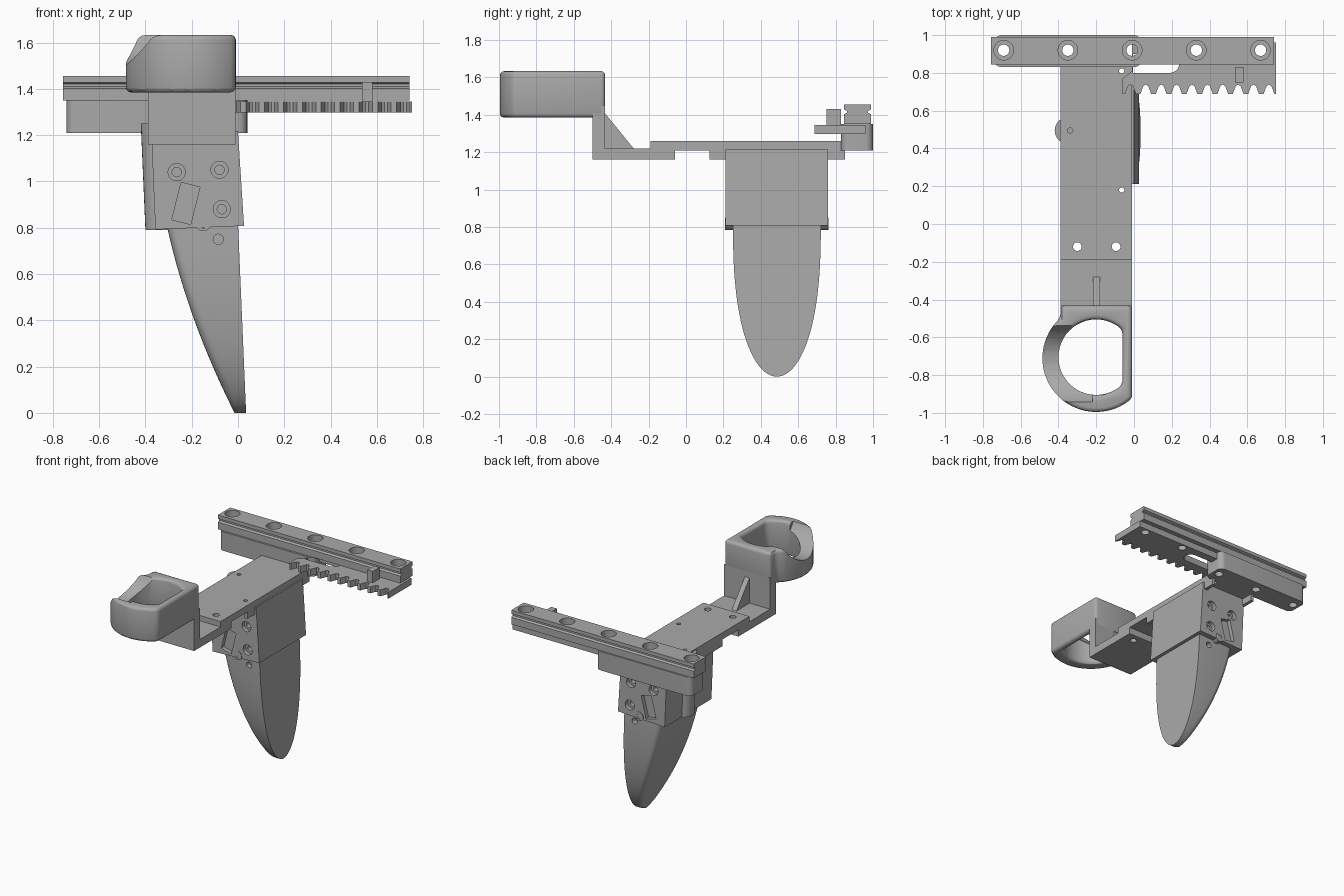
import bpy, bmesh, math
from mathutils import Vector

if "Cube" in bpy.data.objects:
    bpy.data.objects.remove(bpy.data.objects["Cube"], do_unlink=True)

grey = bpy.data.materials.new("plain grey")
grey.use_nodes = True
GREY = (0.4, 0.4, 0.4, 1)
grey.diffuse_color = GREY
grey.node_tree.nodes["Principled BSDF"].inputs["Base Color"].default_value = GREY


def build(name, rings):
    """Skin a stack of equal rings and cap both ends."""
    bm = bmesh.new()
    loops = [[bm.verts.new(p) for p in ring] for ring in rings]
    n = len(loops[0])
    for a, b in zip(loops, loops[1:]):
        for i in range(n):
            bm.faces.new((a[i], a[(i + 1) % n], b[(i + 1) % n], b[i]))
    bm.faces.new(loops[0])
    bm.faces.new(loops[-1])
    bmesh.ops.recalc_face_normals(bm, faces=bm.faces[:])
    mesh = bpy.data.meshes.new(name)
    bm.to_mesh(mesh)
    bm.free()
    mesh.materials.append(grey)
    obj = bpy.data.objects.new(name, mesh)
    bpy.context.collection.objects.link(obj)
    return obj


def prism(name, pts, axis, lo, hi):
    """Extrude a flat profile along one axis."""
    place = {"x": lambda p, h: (h, p[0], p[1]),
             "y": lambda p, h: (p[0], h, p[1]),
             "z": lambda p, h: (p[0], p[1], h)}[axis]
    return build(name, [[place(p, h) for p in pts] for h in (lo, hi)])


def arc(cx, cy, r, a0, a1, n):
    return [(cx + r * math.cos(math.radians(a0 + (a1 - a0) * i / n)),
             cy + r * math.sin(math.radians(a0 + (a1 - a0) * i / n)))
            for i in range(n + 1)]


def circle(cx, cy, r, n=28):
    return arc(cx, cy, r, 0, 360, n)[:-1]


def rect(x0, x1, y0, y1):
    return [(x0, y0), (x1, y0), (x1, y1), (x0, y1)]


def round_rect(x0, x1, y0, y1, r):
    return (arc(x1 - r, y1 - r, r, 0, 90, 6) + arc(x0 + r, y1 - r, r, 90, 180, 6)
            + arc(x0 + r, y0 + r, r, 180, 270, 6) + arc(x1 - r, y0 + r, r, 270, 360, 6))


def apply(obj, mod):
    bpy.ops.object.select_all(action="DESELECT")
    bpy.context.view_layer.objects.active = obj
    obj.select_set(True)
    bpy.ops.object.modifier_apply(modifier=mod.name)


def cut(obj, pts, axis, lo, hi):
    cutter = prism("cutter", pts, axis, lo, hi)
    mod = obj.modifiers.new("cut", "BOOLEAN")
    mod.operation, mod.solver, mod.object = "DIFFERENCE", "EXACT", cutter
    apply(obj, mod)
    bpy.data.objects.remove(cutter, do_unlink=True)


# Grooved rail with counterbored holes
half = [(0.0725, 1.35), (0.0725, 1.402), (0.057, 1.41), (0.057, 1.42),
        (0.0725, 1.428), (0.0725, 1.455)]
MID = 0.917
rail = prism("rail", [(MID + y, z) for y, z in half]
             + [(MID - y, z) for y, z in reversed(half)], "x", -0.757, 0.74)
hole_x = [-0.69 + 0.34 * i for i in range(5)]
for x in hole_x:
    cut(rail, circle(x, 0.92, 0.052), "z", 1.40, 1.5)
    cut(rail, circle(x, 0.92, 0.03), "z", 1.3, 1.45)

# Carriage under the rail
carriage = prism("carriage", round_rect(-0.74, 0.04, 0.83, 1.0, 0.04), "z", 1.21, 1.35)
for x in hole_x[:3]:
    cut(carriage, circle(x, 0.92, 0.03), "z", 1.1, 1.4)

# Toothed rack with a long slot
PITCH, TEETH = 0.0815, 10
outline = [(0.752, 0.96), (-0.01, 0.96), (-0.01, 0.81), (-0.06, 0.77)]
for i in range(TEETH):
    x = -0.06 + PITCH * i
    outline += [(x, 0.687), (x + 0.012, 0.687), (x + 0.028, 0.73), (x + 0.041, 0.738),
                (x + 0.054, 0.73), (x + 0.07, 0.687)]
outline += [(0.752, 0.687)]
rack = prism("rack", outline, "z", 1.298, 1.346)
cut(rack, arc(0.19, 0.85, 0.05, -90, 90, 10) + [(-0.005, 0.9), (-0.005, 0.8)], "z", 1.2, 1.4)
for x in hole_x[3:]:
    cut(rack, circle(x, 0.92, 0.03), "z", 1.2, 1.4)
prism("rack_stop", rect(0.535, 0.58, 0.75, 0.83), "z", 1.34, 1.43)

# Long arm plate, its edge ribs and the stepped front plate
arm = prism("arm_plate", rect(-0.388, -0.01, -0.19, 0.85), "z", 1.21, 1.26)
step = prism("step_plate", rect(-0.388, -0.01, -0.5, -0.06), "z", 1.16, 1.22)
for x, y, r in [(-0.3, -0.12, 0.023), (-0.095, -0.12, 0.023), (-0.065, 0.18, 0.014),
                (-0.065, 0.81, 0.014), (-0.338, 0.495, 0.014)]:
    cut(arm, circle(x, y, r), "z", 1.1, 1.4)
    if y < -0.1:
        cut(step, circle(x, y, r), "z", 1.1, 1.4)
for side, x in (("right", -0.388), ("left", -0.035)):
    prism("arm_rib_" + side, rect(x, x + 0.025, 0.125, 0.85), "z", 1.16, 1.215)

# Upright wall and gusset
prism("upright_wall", rect(-0.388, -0.01, -0.5, -0.432), "z", 1.16, 1.45)
prism("gusset", [(-0.44, 1.41), (-0.435, 1.41), (-0.28, 1.22), (-0.44, 1.22)],
      "x", -0.218, -0.18)

# Thumb ring with a scooped rim
ring = prism("thumb_ring", [(-0.01, -0.432), (-0.388, -0.432)]
             + arc(-0.2, -0.71, 0.285, 132, 312, 36), "z", 1.385, 1.633)
cut(ring, arc(-0.2, -0.705, 0.2, 46, 314, 36), "z", 1.2, 1.8)
bev = ring.modifiers.new("round", "BEVEL")
bev.width, bev.segments, bev.limit_method = 0.022, 3, "ANGLE"
bev.angle_limit = math.radians(40)
apply(ring, bev)
cut(ring, circle(-0.74, 1.73, 0.225, 40), "x", -0.6, -0.22)

# Grip block with screw recesses and slots on both faces
F, B = 0.212, 0.76
block = prism("grip_block", [(-0.375, 1.215), (0, 1.215), (0.026, 0.808), (-0.357, 0.792)],
              "y", F, B)
tilt = math.radians(-14)
slot = [(-0.225 + x * math.cos(tilt) - z * math.sin(tilt),
         0.905 + x * math.sin(tilt) + z * math.cos(tilt))
        for x, z in rect(-0.042, 0.042, -0.083, 0.083)]
for face, inward in ((F, 1), (B, -1)):
    for x, z in [(-0.265, 1.04), (-0.08, 1.05), (-0.07, 0.88)]:
        for r, depth in ((0.037, 0.03), (0.02, 0.08)):
            cut(block, circle(x, z, r), "y", face - 0.05 * inward, face + depth * inward)
    cut(block, slot, "y", face - 0.05 * inward, face + 0.03 * inward)

# Rounded spine on the outer side of the block
build("block_spine", [[(x + dx, y, z) for x, y in circle(-0.35, 0.495, 0.07)]
                      for z, dx in ((0.79, 0.02), (1.25, 0))])
boss = prism("screw_boss", circle(-0.15, 0.818, 0.033), "y", F - 0.003, B + 0.003)
for face in (F, B):
    cut(boss, circle(-0.15, 0.818, 0.019), "y", face - 0.04, face + 0.04)

# Tapering blade, flat on one side and rounded on the other
layers = []
for k in range(29):
    u = (k / 28) ** 2
    w = max(0.012, 0.235 * math.sqrt(1 - (1 - u) ** 2.5))
    left = -0.015 - 0.295 * (1.4 * u - 0.4 * u * u)
    right = 0.035 * (1 - u)
    b = min(0.04, 0.7 * w, 0.4 * (right - left))
    section = ([(right, w)] + arc(left + b, w - b, b, 90, 180, 5)
               + arc(left + b, b - w, b, 180, 270, 5) + [(right, -w)])
    layers.append([(x, 0.486 + y, 0.82 * u) for x, y in section])
blade = build("blade", layers)
for y in (0.23, 0.74):
    cut(blade, circle(-0.085, 0.75, 0.022), "y", y - 0.06, y + 0.06)

# Smooth curved faces, keep edges crisp
bpy.ops.object.select_all(action="DESELECT")
for obj in bpy.context.collection.objects:
    if obj.type == "MESH" and grey.name in obj.data.materials:
        obj.select_set(True)
        bpy.context.view_layer.objects.active = obj
bpy.ops.object.shade_smooth_by_angle(angle=math.radians(30))
